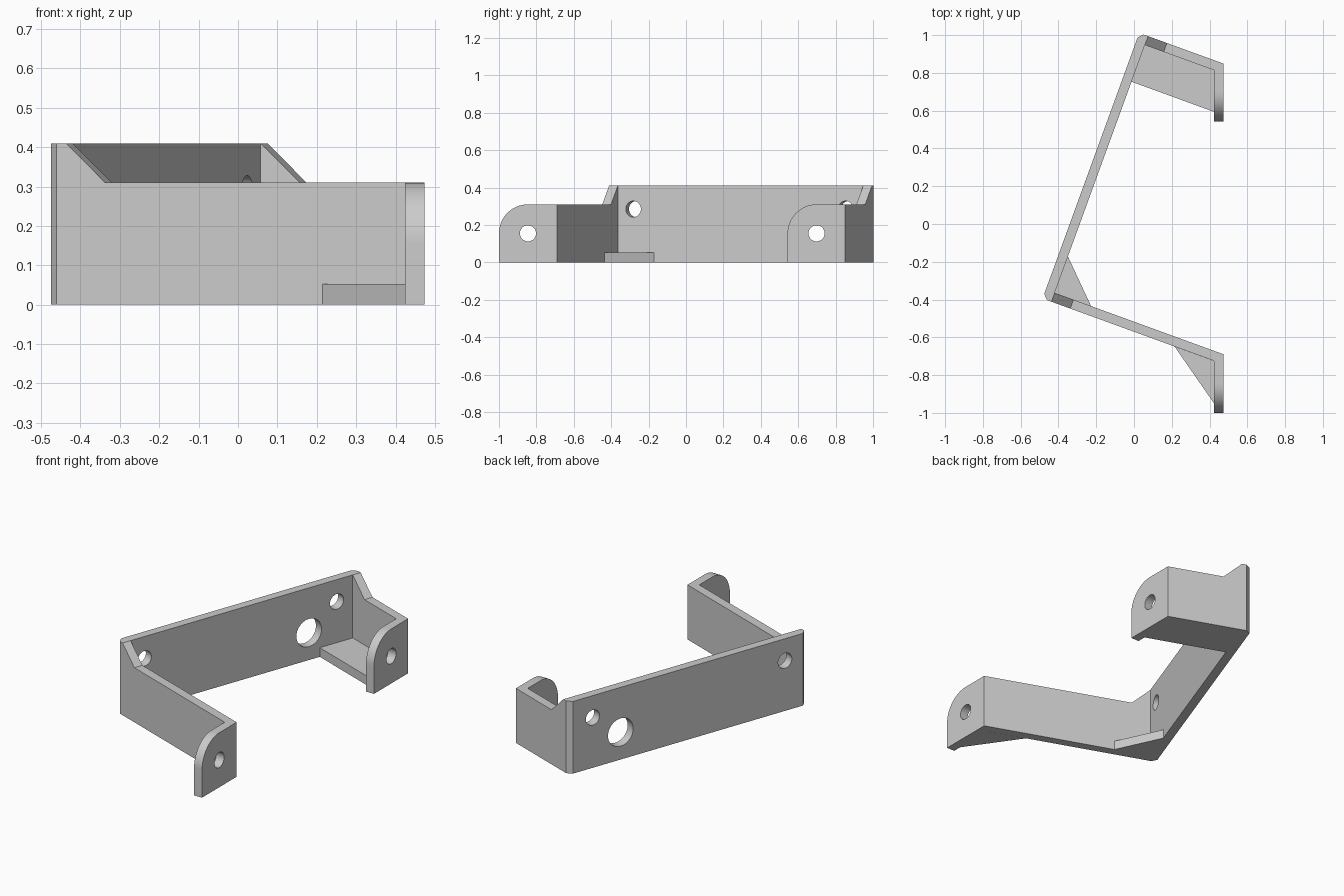
import bpy
import bmesh
from math import radians, sin, cos, pi
from mathutils import Matrix, Vector

cube = bpy.data.objects.get("Cube")
if cube:
    bpy.data.objects.remove(cube, do_unlink=True)

# Main dimensions
ARM_H, PLATE_H, GUSSET_H = 0.31, 0.41, 0.052
WALL, CHAMFER, HOLE_R = 0.05, 0.025, 0.043
BACK, INNER = -0.32, -0.27              # back plate faces, across the plate
FRONT_END, REAR_END = -0.536, 0.96      # back plate ends, along the plate
TAB_IN, TAB_OUT = 0.424, 0.474

# The bracket body is turned 20 degrees, the tabs are square to x
ANGLE = radians(-20)
ACROSS = Vector((cos(ANGLE), sin(ANGLE), 0))
ALONG = Vector((-sin(ANGLE), cos(ANGLE), 0))
X, Y, Z = Vector((1, 0, 0)), Vector((0, 1, 0)), Vector((0, 0, 1))

grey = bpy.data.materials.new("light_grey")
grey.use_nodes = True
colour = (0.6, 0.6, 0.6, 1)
grey.diffuse_color = colour
grey.node_tree.nodes["Principled BSDF"].inputs["Base Color"].default_value = colour


def prism(name, points, a, b, depth, lo, hi, cut=None):
    """Extrude a profile in the a/b plane; cut = (point, normal) trims the far side."""
    bm = bmesh.new()
    base = [bm.verts.new(a * p + b * q + depth * lo) for p, q in points]
    face = bm.faces.new(base)
    grown = bmesh.ops.extrude_face_region(bm, geom=[face])["geom"]
    top = [v for v in grown if isinstance(v, bmesh.types.BMVert)]
    bmesh.ops.translate(bm, verts=top, vec=depth * (hi - lo))
    if cut:
        geom = bm.verts[:] + bm.edges[:] + bm.faces[:]
        result = bmesh.ops.bisect_plane(bm, geom=geom, plane_co=cut[0],
                                        plane_no=cut[1], clear_outer=True)
        rim = [e for e in result["geom_cut"] if isinstance(e, bmesh.types.BMEdge)]
        bmesh.ops.holes_fill(bm, edges=rim, sides=0)
    bmesh.ops.recalc_face_normals(bm, faces=bm.faces[:])
    mesh = bpy.data.meshes.new(name)
    bm.to_mesh(mesh)
    bm.free()
    obj = bpy.data.objects.new(name, mesh)
    bpy.context.collection.objects.link(obj)
    mesh.materials.append(grey)
    return obj


def activate(obj):
    bpy.ops.object.select_all(action='DESELECT')
    obj.select_set(True)
    bpy.context.view_layer.objects.active = obj


def drill(obj, centre, axis, radius):
    """Cut a round through hole."""
    rotation = axis.to_track_quat('Z', 'Y').to_matrix().to_4x4()
    bm = bmesh.new()
    bmesh.ops.create_cone(bm, cap_ends=True, segments=48, radius1=radius, radius2=radius,
                          depth=4 * WALL, matrix=Matrix.Translation(centre) @ rotation)
    mesh = bpy.data.meshes.new("hole_cutter")
    bm.to_mesh(mesh)
    bm.free()
    mesh.materials.append(grey)
    cutter = bpy.data.objects.new("hole_cutter", mesh)
    cutter.hide_render = True
    bpy.context.collection.objects.link(cutter)
    mod = obj.modifiers.new("hole", 'BOOLEAN')
    mod.operation, mod.solver, mod.object = 'DIFFERENCE', 'EXACT', cutter
    activate(obj)
    bpy.ops.object.modifier_apply(modifier=mod.name)
    bpy.data.objects.remove(cutter, do_unlink=True)


parts = []
tab_plane = (X * TAB_IN, X)

# Back plate with chamfered outer corners and three holes
plate = prism("back_plate", [
    (INNER, FRONT_END), (BACK + CHAMFER, FRONT_END), (BACK, FRONT_END + CHAMFER),
    (BACK, REAR_END - CHAMFER), (BACK + CHAMFER, REAR_END), (INNER, REAR_END)],
    ACROSS, ALONG, Z, 0, PLATE_H)
for along, height, radius in [(-0.398, 0.285, HOLE_R), (0.81, 0.285, HOLE_R),
                              (0.635, 0.155, 0.079)]:
    middle = ACROSS * (BACK + INNER) / 2 + ALONG * along + Z * height
    drill(plate, middle, ACROSS, radius)
parts.append(plate)

# Arms with a sloped shoulder, trimmed where the tabs begin
arm_side = [(INNER, 0), (0.9, 0), (0.9, ARM_H), (INNER + 0.106, ARM_H), (INNER, PLATE_H)]
for name, start in [("front_arm", FRONT_END), ("rear_arm", REAR_END - WALL)]:
    parts.append(prism(name, arm_side, ACROSS, Z, ALONG, start, start + WALL, tab_plane))

# Mounting tabs with one rounded top corner, mitred to the arms
ROUND = ARM_H / 2
for name, tip, limit in [("front_tab", -1.0, FRONT_END + WALL), ("rear_tab", 0.543, REAR_END)]:
    arc = [(tip + ROUND - ROUND * cos(i * pi / 32), ROUND + ROUND * sin(i * pi / 32))
           for i in range(17)]
    outline = [(tip, 0)] + arc + [(tip + 0.5, ARM_H), (tip + 0.5, 0)]
    tab = prism(name, outline, Y, Z, X, TAB_IN, TAB_OUT, (ALONG * limit, ALONG))
    drill(tab, X * (TAB_IN + TAB_OUT) / 2 + Y * (tip + ROUND) + Z * ROUND, X, HOLE_R)
    parts.append(tab)

# Corner gussets along the bottom
inner_front, inner_rear = FRONT_END + WALL, REAR_END - WALL
parts.append(prism("front_corner_gusset", [
    (INNER, inner_front), (INNER + 0.205, inner_front), (INNER, inner_front + 0.205)],
    ACROSS, ALONG, Z, 0, GUSSET_H))
parts.append(prism("rear_floor_gusset", [
    (INNER, 0.703), (0.6, 0.703), (0.6, inner_rear), (INNER, inner_rear)],
    ACROSS, ALONG, Z, 0, GUSSET_H, tab_plane))
parts.append(prism("front_tab_gusset", [
    (0.215, -0.649), (TAB_IN, -0.95), (TAB_IN, -0.725)], X, Y, Z, 0, GUSSET_H))

for part in parts:
    activate(part)
    bpy.ops.object.shade_smooth_by_angle(angle=radians(30))
